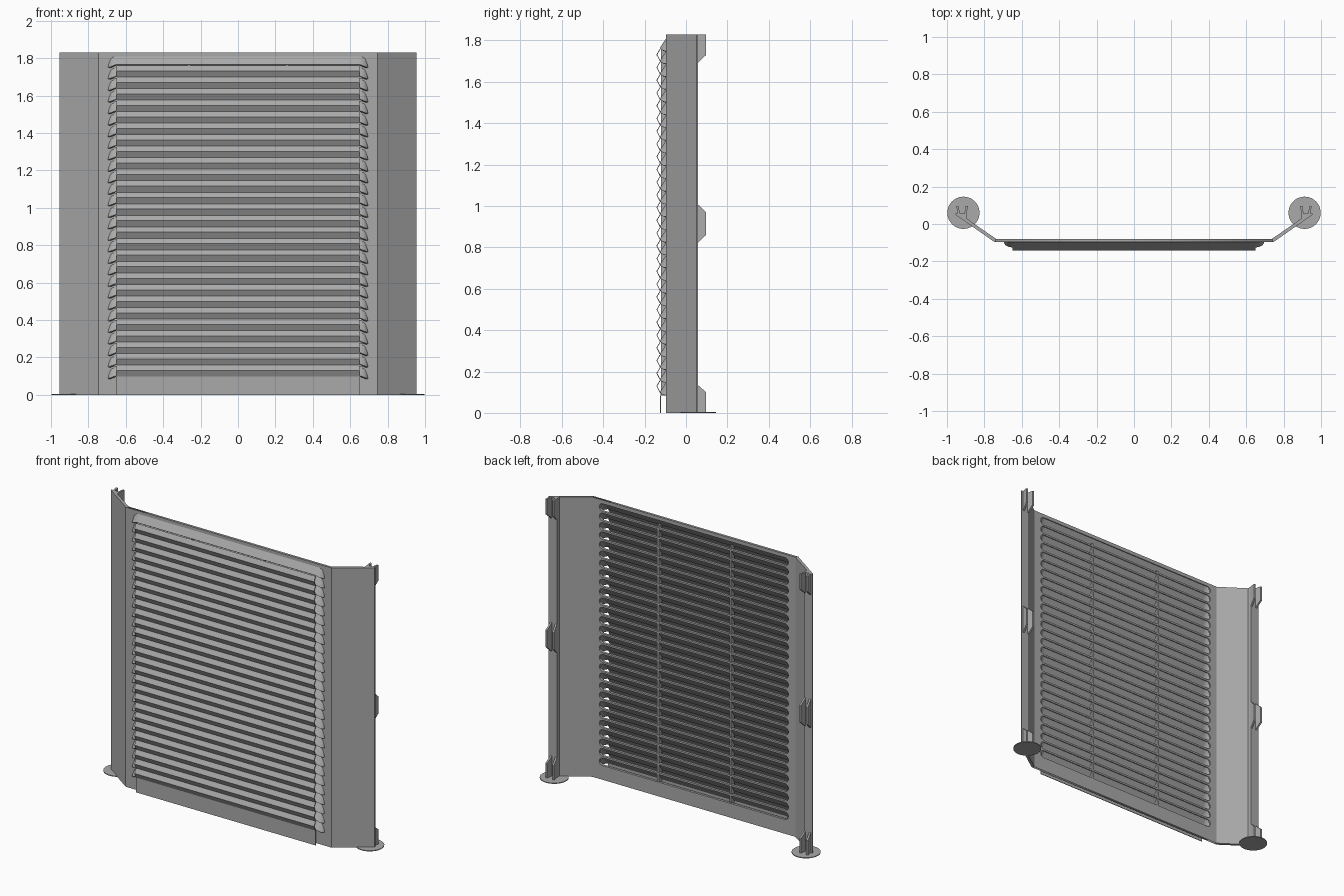
import bpy, bmesh
from math import sin, cos, pi

cube = bpy.data.objects.get("Cube")
if cube:
    bpy.data.objects.remove(cube)

HEIGHT, PITCH, COUNT, FIRST = 1.83, 0.0616, 28, 0.103
FRONT, BACK = -0.097, -0.081
lips = [FIRST + k * PITCH for k in range(COUNT)]

grey = bpy.data.materials.new("plain_grey")
grey.use_nodes = True
grey.diffuse_color = (0.4, 0.4, 0.4, 1)
grey.node_tree.nodes["Principled BSDF"].inputs["Base Color"].default_value = grey.diffuse_color


def make(name, bm, thickness=0, offset=-1):
    mesh = bpy.data.meshes.new(name)
    bm.to_mesh(mesh)
    bm.free()
    mesh.materials.append(grey)
    obj = bpy.data.objects.new(name, mesh)
    bpy.context.collection.objects.link(obj)
    if thickness:
        mod = obj.modifiers.new("thickness", "SOLIDIFY")
        mod.thickness, mod.offset = thickness, offset
    return obj


def loft(bm, a, b, cap=False):
    """Joins two point rows with quads; cap makes a closed prism."""
    va, vb = [bm.verts.new(p) for p in a], [bm.verts.new(p) for p in b]
    n = len(a)
    for i in range(n if cap else n - 1):
        j = (i + 1) % n
        bm.faces.new((va[i], va[j], vb[j], vb[i]))
    if cap:
        bm.faces.new(va[::-1])
        bm.faces.new(vb)
        bmesh.ops.recalc_face_normals(bm, faces=bm.faces[:])


def box(bm, x0, x1, y0, y1, z0, z1):
    plan = [(x0, y0), (x1, y0), (x1, y1), (x0, y1)]
    loft(bm, [(x, y, z0) for x, y in plan], [(x, y, z1) for x, y in plan], True)


# Front plate with rounded slots, drawn as a filled outline with holes
curve = bpy.data.curves.new("plate_outline", "CURVE")
curve.dimensions, curve.fill_mode = "2D", "BOTH"
curve.extrude = (BACK - FRONT) / 2


def outline(points):
    s = curve.splines.new("POLY")
    s.points.add(len(points) - 1)
    for p, (x, z) in zip(s.points, points):
        p.co = (x, z, 0, 1)
    s.use_cyclic_u = True


outline([(-0.74, 0), (0.74, 0), (0.74, HEIGHT), (-0.74, HEIGHT)])
for z in lips:
    r, mid = 0.025, z + 0.015
    arc = [(0.66 + r * cos(a), mid + r * sin(a)) for a in [-pi / 2 + i * pi / 8 for i in range(9)]]
    outline(arc + [(-x, 2 * mid - zz) for x, zz in arc])
temp = bpy.data.objects.new("plate_outline", curve)
bpy.context.collection.objects.link(temp)
temp.rotation_euler.x = pi / 2
temp.location.y = (FRONT + BACK) / 2
bpy.context.view_layer.update()
mesh = bpy.data.meshes.new_from_object(temp.evaluated_get(bpy.context.evaluated_depsgraph_get()))
bm = bmesh.new()
bm.from_mesh(mesh)
bm.transform(temp.matrix_world)
bmesh.ops.remove_doubles(bm, verts=bm.verts[:], dist=0.0001)
bpy.data.objects.remove(temp)
bpy.data.meshes.remove(mesh)
bpy.data.curves.remove(curve)
plate = make("front_plate", bm)
for p in plate.data.polygons:
    p.material_index = 0

# Louvre hoods with rounded, drooping ends
bm = bmesh.new()
angles = [i * pi / 12 for i in range(7)]
ends = [(-1, a) for a in angles] + [(1, a) for a in angles[::-1]]
for z in lips:
    lip, root = [], []
    for s, a in ends:
        x = s * (0.65 + 0.045 * cos(a))
        lip.append((x, FRONT - 0.028 * sin(a), z - 0.017 * cos(a)))
        root.append((x, FRONT + 0.005, z - 0.015 + 0.066 * sin(a)))
    loft(bm, lip, root)
make("louvre_hoods", bm, 0.01)

# Pleated thin sheet linking the hood lips, with a flat skirt below
bm = bmesh.new()
profile = [(-0.124, 0)]
for z in lips[:-1]:
    profile += [(-0.124, z - 0.006), (-0.141, z + 0.027)]
profile.append((-0.124, lips[-1] - 0.006))
loft(bm, [(0.65, y, z) for y, z in profile], [(-0.65, y, z) for y, z in profile])
make("pleated_screen", bm, 0.004, 0)

# Thin upright ribs behind the louvres
bm = bmesh.new()
for x in (-0.262, 0.262):
    box(bm, x - 0.006, x + 0.006, -0.12, BACK - 0.003, 0.085, 1.77)
make("rear_ribs", bm)

for side, s in (("left", 1), ("right", -1)):
    # Angled side wing with a flat rear landing
    plan = [(0.735, FRONT), (0.745, FRONT), (0.955, 0.05), (0.955, 0.057),
            (0.895, 0.057), (0.895, 0.029), (0.735, BACK)]
    bm = bmesh.new()
    loft(bm, [(s * x, y, 0) for x, y in plan], [(s * x, y, HEIGHT) for x, y in plan], True)
    make(side + "_wing", bm)

    # Pairs of tapered clip prongs
    bm = bmesh.new()
    for z0, z1, t0, t1 in ((0, 0.137, 0, 0.1), (0.82, 1.01, 0.86, 0.97), (1.69, HEIGHT, 1.73, HEIGHT)):
        for d in (-1, 1):
            def ring(y, a, b, lo, hi):
                c = s * 0.919
                return [(c + d * a, y, lo), (c + d * b, y, lo), (c + d * b, y, hi), (c + d * a, y, hi)]
            loft(bm, ring(0.055, 0.012, 0.024, z0, z1), ring(0.097, 0.019, 0.031, t0, t1), True)
    make(side + "_clips", bm)

    # Thin round foot
    bm = bmesh.new()
    ring = [(s * 0.912 + 0.086 * cos(i * pi / 24), 0.06 + 0.086 * sin(i * pi / 24)) for i in range(48)]
    loft(bm, [(x, y, 0) for x, y in ring], [(x, y, 0.005) for x, y in ring], True)
    make(side + "_foot", bm)
